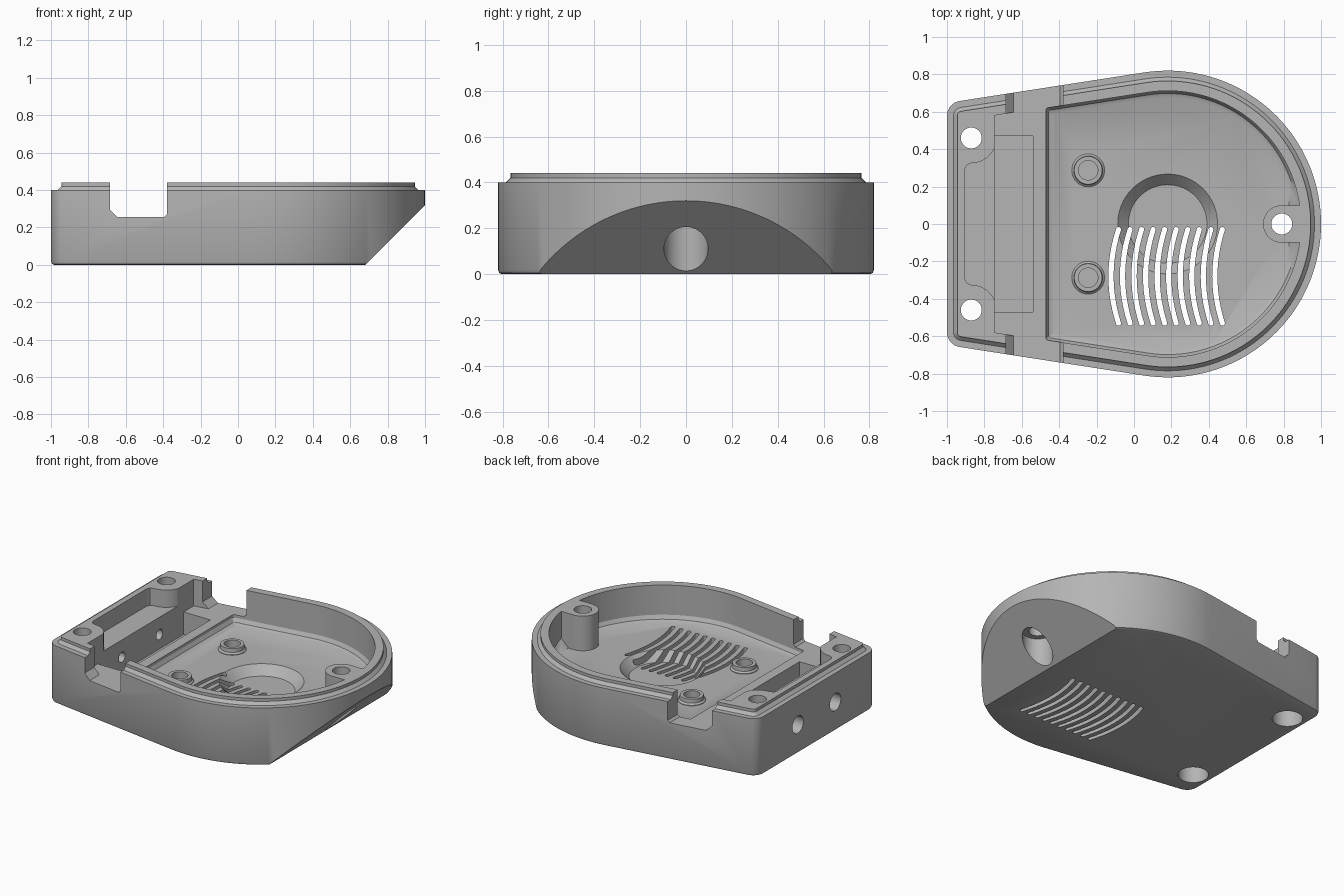
import bpy, bmesh, math

if "Cube" in bpy.data.objects:
    bpy.data.objects.remove(bpy.data.objects["Cube"])

CX, R, TILT = 0.18, 0.82, math.radians(8.8)

grey = bpy.data.materials.new("grey_plastic")
grey.diffuse_color = (0.46, 0.46, 0.46, 1)
grey.use_nodes = True
grey.node_tree.nodes["Principled BSDF"].inputs["Base Color"].default_value = grey.diffuse_color


def outline(inset, left, rc):
    """Rounded nose on the right, tapering straight sides, square left end."""
    r = R - inset
    pts = []
    n = 72
    a0 = math.pi / 2 + TILT
    for i in range(n + 1):
        a = -a0 + 2 * a0 * i / n
        pts.append((CX + r * math.cos(a), r * math.sin(a)))
    x = left + rc
    y = (r - rc + (x - CX) * math.sin(TILT)) / math.cos(TILT)
    k = 8
    corner = []
    for i in range(k + 1):
        a = a0 + (math.pi - a0) * i / k
        corner.append((x + rc * math.cos(a), y + rc * math.sin(a)))
    return pts + corner + [(px, -py) for px, py in reversed(corner)]


def loft(name, rings):
    """Closed solid through rings of 3D points with equal counts."""
    bm = bmesh.new()
    loops = [[bm.verts.new(p) for p in ring] for ring in rings]
    n = len(loops[0])
    for a, b in zip(loops, loops[1:]):
        for i in range(n):
            j = (i + 1) % n
            bm.faces.new((a[i], a[j], b[j], b[i]))
    bm.faces.new(loops[0][::-1])
    bm.faces.new(loops[-1])
    bmesh.ops.recalc_face_normals(bm, faces=bm.faces)
    me = bpy.data.meshes.new(name)
    bm.to_mesh(me)
    bm.free()
    ob = bpy.data.objects.new(name, me)
    bpy.context.collection.objects.link(ob)
    me.materials.append(grey)
    return ob


def prism_z(name, pts, z0, z1):
    return loft(name, [[(x, y, z) for x, y in pts] for z in (z0, z1)])


def prism_y(name, pts, y0, y1):
    return loft(name, [[(x, y, z) for x, z in pts] for y in (y0, y1)])


def lathe(name, x, y, profile, n=40):
    """Upright turned solid from (radius, z) pairs."""
    return loft(name, [[(x + r * math.cos(2 * math.pi * i / n),
                         y + r * math.sin(2 * math.pi * i / n), z)
                        for i in range(n)] for r, z in profile])


def bore_x(name, y, z, r, x0, x1, n=28):
    return loft(name, [[(x, y + r * math.cos(2 * math.pi * i / n),
                         z + r * math.sin(2 * math.pi * i / n))
                        for i in range(n)] for x in (x0, x1)])


def cut(target, tool):
    mod = target.modifiers.new("cut", 'BOOLEAN')
    mod.operation, mod.solver, mod.object = 'DIFFERENCE', 'EXACT', tool
    bpy.context.view_layer.objects.active = target
    bpy.ops.object.modifier_apply(modifier=mod.name)
    bpy.data.objects.remove(tool, do_unlink=True)


def wedge(x):
    return prism_y("wedge", [(x - 0.1, -0.1), (x + 0.7, 0.7), (2, 0.7), (2, -0.1)], -1.2, 1.2)


# Outer shell with a rounded bottom edge and a stepped lip
shell = [(0, 0.018), (0.005, 0.006), (0.018, 0), (0.40, 0), (0.40, 0.035), (0.42, 0.055), (0.44, 0.055)]
body = loft("case_body", [[(x, y, z) for x, y in outline(d, -1 + d, 0.08 - d)] for z, d in shell])
cut(body, wedge(0.68))

# Main cavity, leaving a screw post and two small bosses standing on the floor
FLOOR = 0.20
hollow = [(FLOOR, 0.143), (FLOOR + 0.01, 0.122), (FLOOR + 0.035, 0.108), (0.6, 0.108)]
cavity = loft("cavity", [[(x, y, z) for x, y in outline(d, -0.47 + d - 0.108, 0.015)] for z, d in hollow])
cut(cavity, wedge(0.63))
post = [(1.1, -0.1)] + [(0.79 - 0.1 * math.cos(a), 0.1 * math.sin(a)) for a in
                        [math.radians(-90 + 180 * i / 24) for i in range(25)]] + [(1.1, 0.1)]
cut(cavity, prism_z("post", post, 0.1, 0.44))
for s in (1, -1):
    cut(cavity, lathe("boss", -0.245, 0.287 * s,
                      [(0.088, 0.15), (0.088, FLOOR + 0.004), (0.077, FLOOR + 0.014), (0.075, FLOOR + 0.04)]))
cut(body, cavity)

# Cable gap across both side walls, and its wider middle part
cut(body, prism_y("gap", [(-0.645, 0.255), (-0.395, 0.255), (-0.38, 0.27), (-0.38, 0.6),
                          (-0.685, 0.6), (-0.685, 0.295)], -1, 1))
cut(body, prism_z("gap_middle", [(-0.745, -0.58), (-0.6, -0.605), (-0.6, 0.605), (-0.745, 0.58)], 0.255, 0.6))

# Deep pocket and shallow recess curving round the corner screw pads
cut(body, prism_z("pocket", [(-0.745, -0.47), (-0.54, -0.47), (-0.54, 0.47), (-0.745, 0.47)], 0.10, 0.6))
arc = [(-0.87 + 0.135 * math.cos(math.radians(a)), 0.46 + 0.135 * math.sin(math.radians(a)))
       for a in range(-90, 1, 9)]
half = [(-0.905, 0.29), (-0.895, 0.315)] + arc + [(-0.70, 0.46)]
cut(body, prism_z("recess", half + [(x, -y) for x, y in reversed(half)], 0.32, 0.6))

# Screw holes with wide bores from below
for x, y, depth in ((-0.87, 0.46, 0.25), (-0.87, -0.46, 0.25), (0.79, 0, 0.22)):
    cut(body, lathe("screw_hole", x, y, [(0.096, -0.1), (0.096, depth), (0.056, depth), (0.056, 0.6)]))

# Blind boss holes and screw holes through the end wall
for s in (1, -1):
    cut(body, lathe("boss_hole", -0.245, 0.287 * s, [(0.052, 0.10), (0.052, 0.4)]))
    cut(body, bore_x("end_bore", 0.205 * s, 0.20, 0.06, -1.1, -0.90))
    cut(body, bore_x("end_hole", 0.205 * s, 0.20, 0.035, -1.1, -0.70))

# Round dish in the floor
cut(body, lathe("dish", CX, 0, [(0.21, 0.14), (0.267, FLOOR), (0.267, FLOOR + 0.02)], 64))

# Row of bowed vent slots
for k in range(10):
    x0, w, n = -0.083 + 0.0617 * k, 0.014, 12
    path = []
    for i in range(n + 1):
        y = -0.53 + 0.5 * i / n
        path.append((x0 - 0.04 * (1 - ((y + 0.28) / 0.25) ** 2), y))
    (bx, by), (tx, ty) = path[0], path[-1]
    caps = [math.radians(a) for a in (30, 60, 90, 120, 150)]
    slot = [(x + w, y) for x, y in path]
    slot += [(tx + w * math.cos(a), ty + w * math.sin(a)) for a in caps]
    slot += [(x - w, y) for x, y in reversed(path)]
    slot += [(bx - w * math.cos(a), by - w * math.sin(a)) for a in caps]
    cut(body, prism_z("slot", slot, -0.1, 0.23))

# Smooth curved walls, crisp edges
bpy.ops.object.select_all(action='DESELECT')
body.select_set(True)
bpy.context.view_layer.objects.active = body
bpy.ops.object.shade_smooth_by_angle(angle=math.radians(28))
